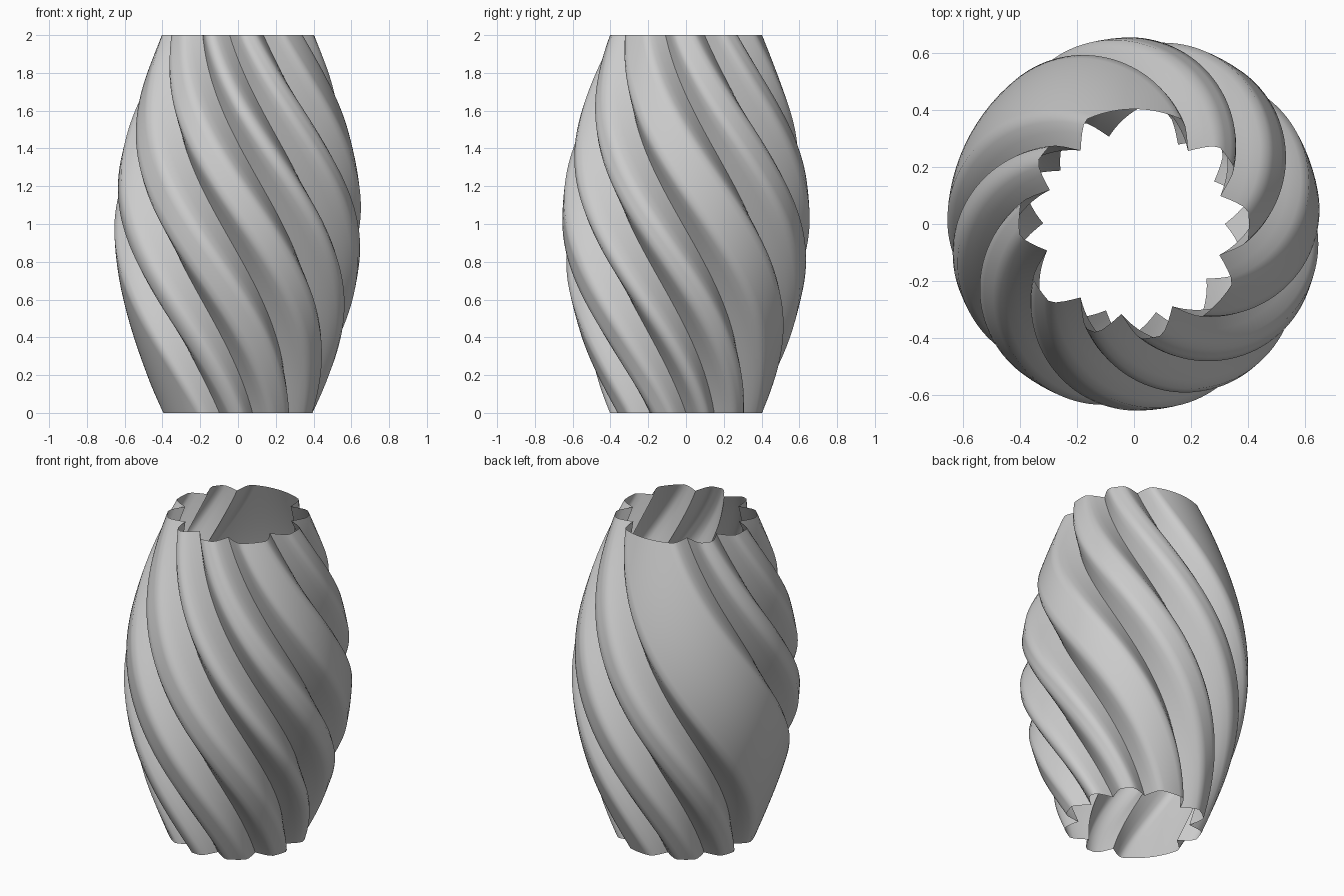
import bpy, bmesh
from math import sin, cos, pi, radians, ceil

cube = bpy.data.objects.get("Cube")
if cube:
    bpy.data.objects.remove(cube, do_unlink=True)

HEIGHT, LEVELS, TWIST = 2.0, 64, 126
RIM, BULGE = 0.403, 0.252

# Groove centres in degrees around the top rim; the widest gap is the broad panel
GROOVES = [18, 53.5, 126, 158, 197, 234, 262, 295, 340]
# Groove cross-section: angle from the centre and fraction of the rim radius
FLANK = [(0, 0.79), (3, 0.845), (6, 0.905), (9, 0.965), (12, 1.0)]


def cross_section():
    """Closed outline of grooves joined by round panels, as (angle, fraction)."""
    points = []
    for i, centre in enumerate(GROOVES):
        following = GROOVES[i + 1] if i + 1 < len(GROOVES) else GROOVES[0] + 360
        points += [(centre - a, f) for a, f in reversed(FLANK[1:])]
        points += [(centre + a, f) for a, f in FLANK]
        start, end = centre + FLANK[-1][0], following - FLANK[-1][0]
        steps = max(1, ceil((end - start) / 4))
        points += [(start + (end - start) * k / steps, 1.0) for k in range(1, steps)]
    return points


def material(name, colour):
    mat = bpy.data.materials.new(name)
    mat.use_nodes = True
    mat.diffuse_color = colour
    mat.node_tree.nodes["Principled BSDF"].inputs["Base Color"].default_value = colour
    return mat


# Open twisted shell, swelling at mid height
outline = cross_section()
bm = bmesh.new()
rings = []
for level in range(LEVELS + 1):
    t = level / LEVELS
    radius = RIM + BULGE * sin(pi * t)
    turn = TWIST * (1 - t)
    rings.append([bm.verts.new((radius * f * cos(radians(a + turn)),
                                radius * f * sin(radians(a + turn)),
                                HEIGHT * t)) for a, f in outline])
count = len(outline)
for low, high in zip(rings, rings[1:]):
    for i in range(count):
        j = (i + 1) % count
        bm.faces.new((low[i], low[j], high[j], high[i]))

mesh = bpy.data.meshes.new("twisted_vase")
bm.to_mesh(mesh)
bm.free()
vase = bpy.data.objects.new("twisted_vase", mesh)
bpy.context.collection.objects.link(vase)
mesh.materials.append(material("light_grey", (0.6, 0.6, 0.6, 1)))

bpy.ops.object.select_all(action="DESELECT")
vase.select_set(True)
bpy.context.view_layer.objects.active = vase
bpy.ops.object.shade_smooth_by_angle(angle=radians(50))
